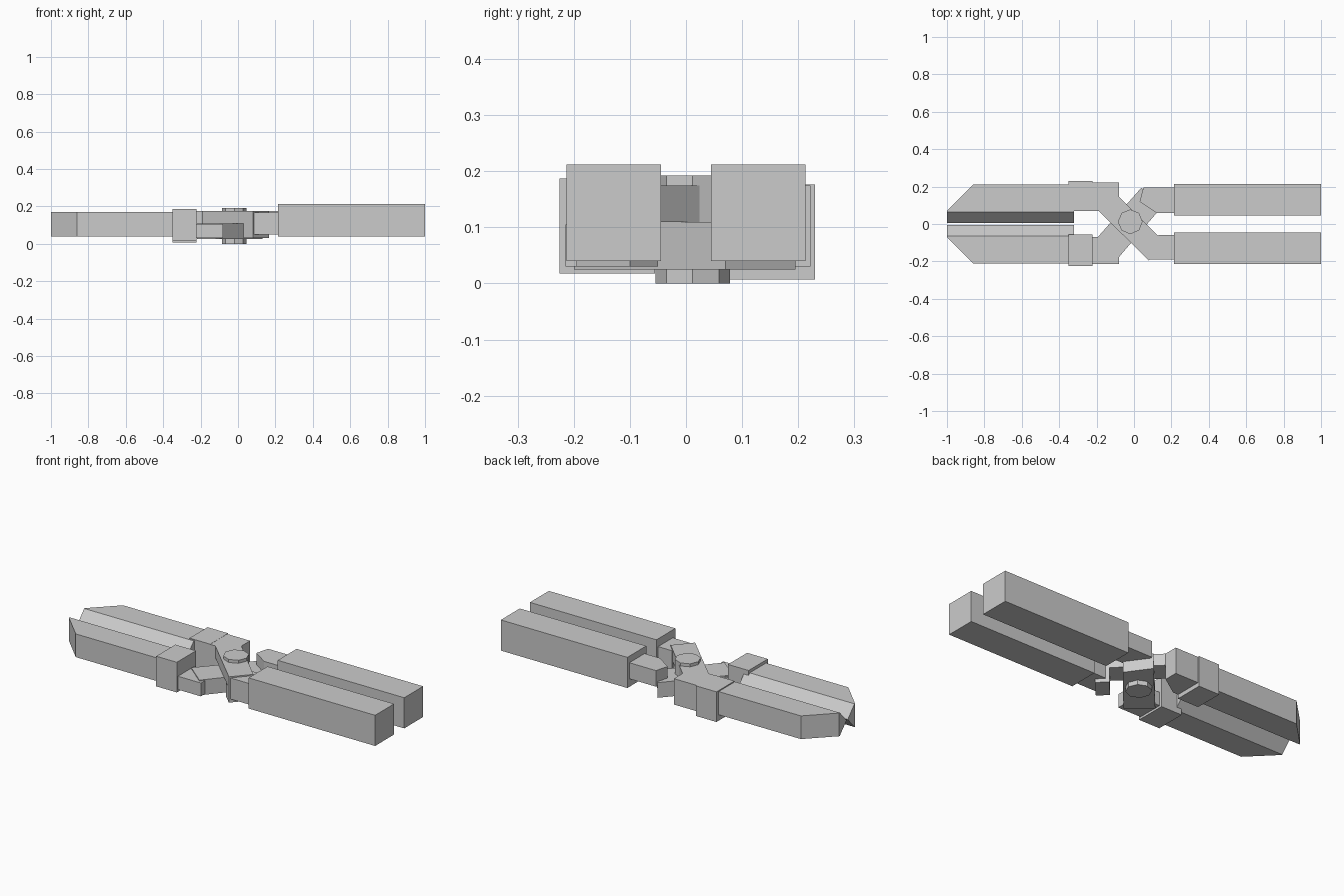
import bpy, bmesh, math
from mathutils import Vector

if "Cube" in bpy.data.objects:
    bpy.data.objects.remove(bpy.data.objects["Cube"])


def solid(name, loop, offset):
    """Extrude a closed 3D loop along an offset vector into a solid."""
    bm = bmesh.new()
    face = bm.faces.new([bm.verts.new(p) for p in loop])
    ext = bmesh.ops.extrude_face_region(bm, geom=[face])
    verts = [g for g in ext["geom"] if isinstance(g, bmesh.types.BMVert)]
    bmesh.ops.translate(bm, verts=verts, vec=Vector(offset))
    bmesh.ops.recalc_face_normals(bm, faces=bm.faces)
    me = bpy.data.meshes.new(name)
    bm.to_mesh(me)
    bm.free()
    ob = bpy.data.objects.new(name, me)
    bpy.context.collection.objects.link(ob)
    return ob


def plate(name, outline, z0, z1):
    return solid(name, [(x, y, z0) for x, y in outline], (0, 0, z1 - z0))


def box(name, x0, x1, y0, y1, z0, z1):
    return plate(name, [(x0, y0), (x1, y0), (x1, y1), (x0, y1)], z0, z1)


def jaw(name, s):
    """Ridged bar with a wedge inner edge; outer tip corner is cut off."""
    profile = [(0.065, 0.17), (0.005, 0.105), (0.065, 0.04), (0.21, 0.04), (0.21, 0.17)]
    ob = solid(name, [(-1, s * y, z) for y, z in profile], (0.68, 0, 0))
    bm = bmesh.new()
    bm.from_mesh(ob.data)
    cut = bmesh.ops.bisect_plane(
        bm, geom=bm.verts[:] + bm.edges[:] + bm.faces[:],
        plane_co=(-1, s * 0.07, 0), plane_no=(-1, s, 0), clear_outer=True)
    edges = [e for e in cut["geom_cut"] if isinstance(e, bmesh.types.BMEdge)]
    bmesh.ops.holes_fill(bm, edges=edges)
    bmesh.ops.recalc_face_normals(bm, faces=bm.faces)
    bm.to_mesh(ob.data)
    bm.free()


# Jaws and handles on both sides
for side, s in (("back", 1), ("front", -1)):
    jaw(side + "_jaw", s)
    box(side + "_handle", 0.215, 1.0, s * 0.045, s * 0.213, 0.04, 0.212)

# Collars at the jaw roots
box("back_collar", -0.35, -0.222, 0.07, 0.23, 0.007, 0.176)
box("front_collar", -0.35, -0.222, -0.225, -0.055, 0.018, 0.187)

# Upper lever: jaw shank, crossing arm, stepped-down end, handle shank
plate("upper_lever_shank", [(-0.222, 0.07), (-0.19, 0.07), (-0.08, 0.145),
                            (-0.08, 0.222), (-0.222, 0.222)], 0.03, 0.175)
plate("upper_lever_arm", [(-0.19, 0.07), (0.08, -0.195), (0.165, -0.1),
                          (-0.08, 0.145), (-0.12, 0.14)], 0.11, 0.175)
plate("upper_lever_step", [(0.03, -0.147), (0.08, -0.195), (0.165, -0.1),
                           (0.115, -0.05)], 0.03, 0.11)
plate("upper_lever_tang", [(0.085, -0.19), (0.215, -0.19), (0.215, -0.06),
                           (0.13, -0.06)], 0.05, 0.168)

# Lower lever: passes under the upper one
box("lower_lever_shank", -0.222, -0.08, -0.215, -0.07, 0.03, 0.105)
plate("lower_lever_arm", [(-0.1, -0.2), (0.13, 0.07), (0.04, 0.195),
                          (-0.22, -0.1)], 0.025, 0.11)
plate("lower_lever_tang", [(0.05, 0.195), (0.215, 0.195), (0.215, 0.06),
                           (0.12, 0.06), (0.03, 0.12)], 0.085, 0.175)

# Octagonal pivot pin
ring = [(-0.02 + 0.066 * math.cos(a * math.pi / 4), 0.012 + 0.066 * math.sin(a * math.pi / 4))
        for a in range(8)]
plate("pivot_pin", ring, 0.0, 0.192)
